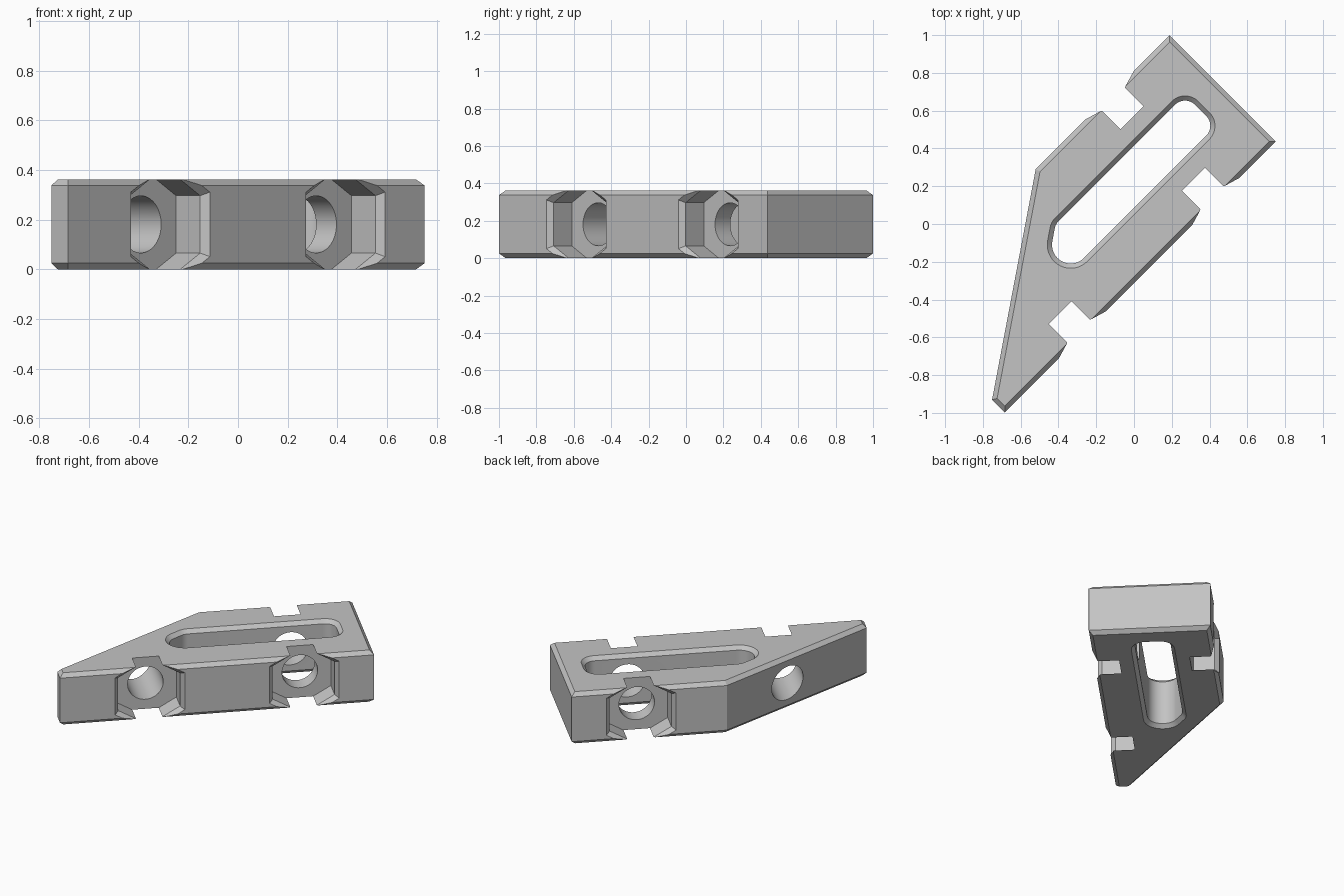
import bpy, bmesh
from math import sin, cos, radians, pi
from mathutils import Vector, Matrix

HEIGHT, CHAMFER = 0.363, 0.025
MID = HEIGHT / 2
EDGE_LOW, EDGE_HIGH = -0.2227, 0.573   # long sides of the block

if "Cube" in bpy.data.objects:
    bpy.data.objects.remove(bpy.data.objects["Cube"])

gray = bpy.data.materials.new("plain gray")
gray.use_nodes = True
color = (0.55, 0.55, 0.55, 1)
gray.diffuse_color = color
gray.node_tree.nodes["Principled BSDF"].inputs["Base Color"].default_value = color


def loft(name, rings):
    """Closed solid through rings of equal point count."""
    bm = bmesh.new()
    loops = [[bm.verts.new(p) for p in ring] for ring in rings]
    n = len(loops[0])
    for a, b in zip(loops, loops[1:]):
        for i in range(n):
            j = (i + 1) % n
            bm.faces.new((a[i], a[j], b[j], b[i]))
    bm.faces.new(loops[0])
    bm.faces.new(loops[-1])
    bmesh.ops.recalc_face_normals(bm, faces=bm.faces)
    mesh = bpy.data.meshes.new(name)
    bm.to_mesh(mesh)
    bm.free()
    mesh.materials.append(gray)
    obj = bpy.data.objects.new(name, mesh)
    bpy.context.collection.objects.link(obj)
    return obj


def inset(points, d, z):
    """Offset a counter-clockwise convex outline inward by d, placed at z."""
    ring = []
    for i, p in enumerate(points):
        p = Vector(p)
        e1 = (p - Vector(points[i - 1])).normalized()
        e2 = (Vector(points[(i + 1) % len(points)]) - p).normalized()
        n1, n2 = Vector((-e1.y, e1.x)), Vector((-e2.y, e2.x))
        q = p + (n1 + n2) * d / (1 + n1.dot(n2))
        ring.append((q.x, q.y, z))
    return ring


def ring_across(sides, radius, u, v):
    """Regular polygon standing across the block, one corner up."""
    angles = [pi / 2 + 2 * pi * i / sides for i in range(sides)]
    return [(u + radius * cos(a), v, MID + radius * sin(a)) for a in angles]


# Block with chamfered rims, one long side cut at a slant
outline = [(-1.19, EDGE_LOW), (0.84, EDGE_LOW), (0.84, EDGE_HIGH),
           (-0.163, EDGE_HIGH), (-1.19, -0.127)]
block = loft("clamp_block", [
    inset(outline, CHAMFER, 0), inset(outline, 0, CHAMFER),
    inset(outline, 0, HEIGHT - CHAMFER), inset(outline, CHAMFER, HEIGHT)])

# Long slot with rounded corners and chamfered rims
slot = []
for u, v, r, start, end, steps in [
        (-0.315, 0.159, 0.124, 124.3, 270, 18), (0.6, 0.135, 0.1, 270, 360, 12),
        (0.6, 0.218, 0.1, 0, 90, 12), (-0.2715, 0.218, 0.1, 90, 124, 5)]:
    for i in range(steps + 1):
        a = radians(start + (end - start) * i / steps)
        slot.append((u + r * cos(a), v + r * sin(a)))
OVER = 0.02
cutters = [loft("slot_cutter", [
    inset(slot, -OVER, -OVER), inset(slot, CHAMFER, CHAMFER),
    inset(slot, CHAMFER, HEIGHT - CHAMFER), inset(slot, -OVER, HEIGHT + OVER)])]

# Hexagonal pockets with flared mouths
APOTHEM_TO_RADIUS = 1 / cos(pi / 6)
for u, edge, inward in [(-0.608, EDGE_LOW, 1), (0.39, EDGE_LOW, 1),
                        (0.39, EDGE_HIGH, -1)]:
    cutters.append(loft("pocket_cutter", [
        ring_across(6, apothem * APOTHEM_TO_RADIUS, u, edge + inward * depth)
        for depth, apothem in [(-0.03, 0.25), (0.03, 0.2), (0.167, 0.2)]]))

# Round holes running across the block
for u in (-0.608, 0.39):
    cutters.append(loft("hole_cutter", [
        ring_across(48, 0.115, u, v) for v in (-0.4, 0.8)]))

# Cut everything out of the block
bpy.context.view_layer.objects.active = block
for cutter in cutters:
    cutter.hide_render = True
    mod = block.modifiers.new("cut", 'BOOLEAN')
    mod.operation = 'DIFFERENCE'
    mod.solver = 'EXACT'
    mod.object = cutter
    bpy.ops.object.modifier_apply(modifier=mod.name)
    bpy.data.objects.remove(cutter)

# Turn the block to its diagonal position
block.data.transform(Matrix.Rotation(pi / 4, 4, 'Z'))
bpy.ops.object.select_all(action='DESELECT')
block.select_set(True)
bpy.ops.object.shade_smooth_by_angle(angle=radians(20))
